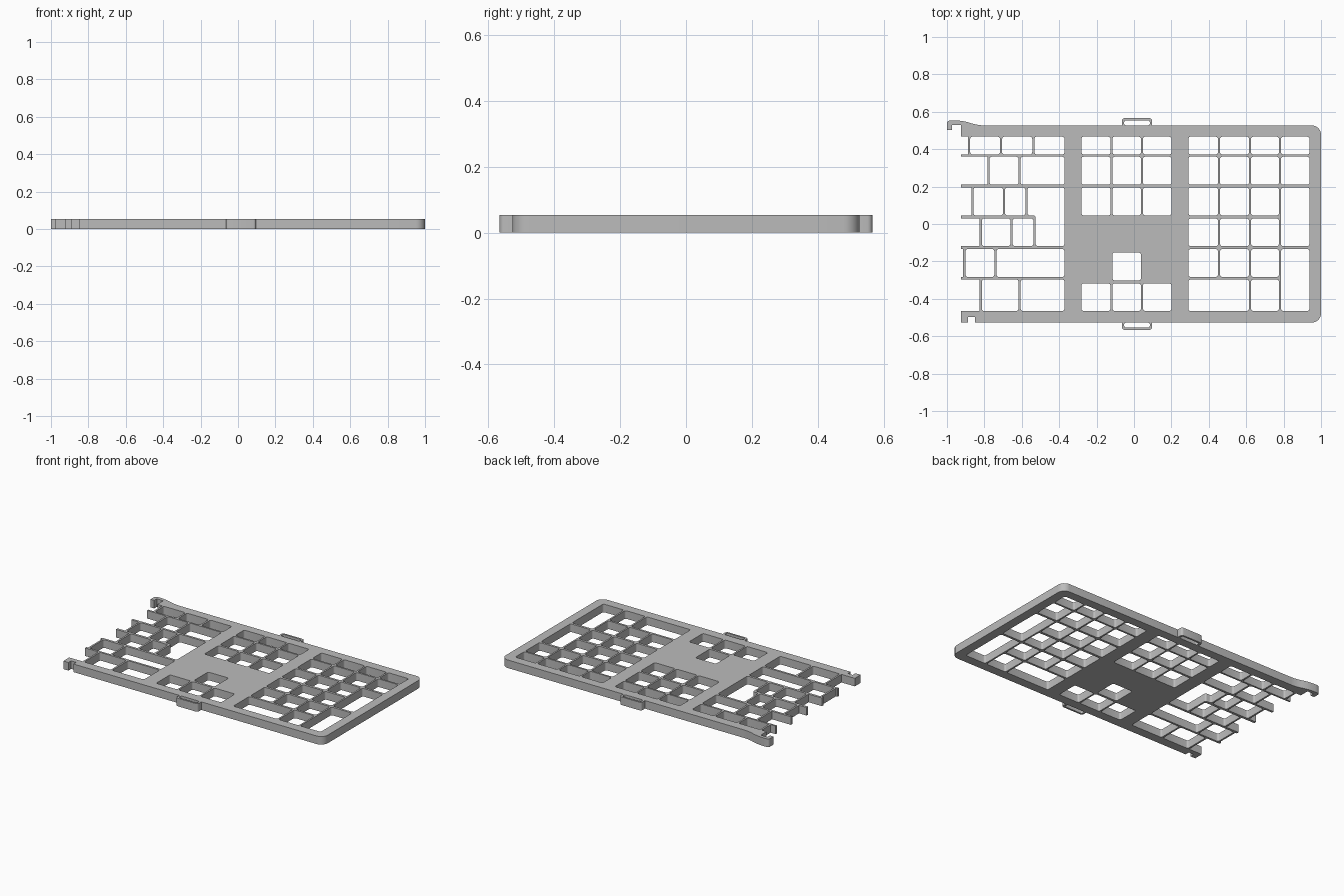
import bpy, bmesh
from mathutils import Vector

if "Cube" in bpy.data.objects:
    bpy.data.objects.remove(bpy.data.objects["Cube"])

HEIGHT = 0.054
HALF_WALL = 0.006
# Top and bottom of each key row, from back to front
ROWS = [(0.467, 0.372), (0.36, 0.21), (0.195, 0.046),
        (0.029, -0.118), (-0.134, -0.283), (-0.297, -0.465)]
# Wall centres of the staggered left block, per row
WALLS = [(-0.882, -0.711, -0.538), (-0.778, -0.612), (-0.864, -0.695, -0.575),
         (-0.82, -0.655, -0.532), (-0.907, -0.741), (-0.82, -0.612)]
LEFT_END, COMB = -0.372, -0.925
MID = [(-0.281, -0.126), (-0.115, 0.037), (0.048, 0.2)]
PAD = [(0.291, 0.449), (0.46, 0.615), (0.626, 0.775), (0.786, 0.938)]
EDGE = 0.527


def rounded(points, default=0.0):
    """Fillet the corners of a closed loop; a third value sets a corner radius."""
    out = []
    for i, p in enumerate(points):
        r = p[2] if len(p) > 2 else default
        c = Vector(p[:2])
        d0 = Vector(points[i - 1][:2]) - c
        d1 = Vector(points[(i + 1) % len(points)][:2]) - c
        r = min(r, 0.45 * d0.length, 0.45 * d1.length)
        if r < 0.001:
            out.append(c)
            continue
        a, b = c + d0.normalized() * r, c + d1.normalized() * r
        steps = 8 if r > 0.03 else 4
        for k in range(steps + 1):
            t = k / steps
            wa, wc, wb = (1 - t) ** 2, 1.414 * t * (1 - t), t * t
            out.append((a * wa + c * wc + b * wb) / (wa + wc + wb))
    return out


def rect(x0, x1, y0, y1):
    return [(x0, y0), (x1, y0), (x1, y1), (x0, y1)]


# Key openings
holes = []
for i, ((top, bottom), walls) in enumerate(zip(ROWS, WALLS)):
    ends = list(walls) + [LEFT_END + HALF_WALL]
    for j in range(len(walls)):
        if i in (2, 3) and j == len(walls) - 1:
            continue  # replaced by the L-shaped opening
        holes.append(rect(ends[j] + HALF_WALL, ends[j + 1] - HALF_WALL, bottom, top))
    if i < 3:
        holes += [rect(a, b, bottom, top) for a, b in MID]
    if i < 5:
        holes += [rect(a, b, bottom, top) for a, b in PAD[:3]]
# L-shaped opening
xa, xb = WALLS[2][2] + HALF_WALL, WALLS[3][2] + HALF_WALL
holes.append([(xa, ROWS[2][0]), (LEFT_END, ROWS[2][0]), (LEFT_END, ROWS[3][1]),
              (xb, ROWS[3][1]), (xb, ROWS[2][1]), (xa, ROWS[2][1])])
# Arrow cluster
holes += [rect(a, b, -0.465, -0.318) for a, b in MID]
holes.append(rect(*MID[1], -0.302, -0.152))
# Wide and tall openings of the number pad
holes.append(rect(PAD[0][0], PAD[1][1], ROWS[5][1], ROWS[5][0]))
holes.append(rect(*PAD[2], ROWS[5][1], ROWS[5][0]))
for first, last in ((0, 0), (1, 1), (2, 3), (4, 5)):
    holes.append(rect(*PAD[3], ROWS[last][1], ROWS[first][0]))
# Slots inside the loop tabs
for s in (1, -1):
    holes.append(rect(-0.053, 0.085, s * EDGE, s * 0.554))


def tab(s):
    """Loop tab on the back (s=1) or front (s=-1) edge."""
    pts = [(-0.065, s * EDGE), (-0.065, s * 0.566, 0.015),
           (0.097, s * 0.566, 0.015), (0.097, s * EDGE)]
    return pts if s > 0 else pts[::-1]


# Outer outline: curved hook, back edge, right side, front edge, notched foot, comb
outline = [(-1, 0.503), (-1, 0.55, 0.02), (-0.975, 0.555, 0.01), (-0.93, 0.553, 0.02),
           (-0.89, 0.545, 0.02), (-0.85, 0.532, 0.02), (-0.81, EDGE, 0.01)]
outline += tab(1) + [(1, EDGE, 0.05), (1, -EDGE, 0.05)] + tab(-1)
outline += [(-0.85, -EDGE), (-0.85, -0.498), (-0.887, -0.498), (-0.887, -EDGE), (COMB, -EDGE)]
for (top, bottom), walls in reversed(list(zip(ROWS, WALLS))):
    x = walls[0] - HALF_WALL
    outline += [(COMB, bottom), (x, bottom), (x, top), (COMB, top)]
outline += [(COMB, 0.53), (-0.973, 0.53), (-0.973, 0.503)]

# Filled, extruded profile
curve = bpy.data.curves.new("plate_profile", "CURVE")
curve.dimensions, curve.fill_mode, curve.extrude = "2D", "BOTH", HEIGHT / 2
for loop in [rounded(outline)] + [rounded(h, 0.012) for h in holes]:
    spline = curve.splines.new("POLY")
    spline.points.add(len(loop) - 1)
    for point, co in zip(spline.points, loop):
        point.co = (co.x, co.y, 0, 1)
    spline.use_cyclic_u = True
profile = bpy.data.objects.new("plate_profile", curve)
bpy.context.collection.objects.link(profile)
bpy.context.view_layer.update()
evaluated = profile.evaluated_get(bpy.context.evaluated_depsgraph_get())
mesh = bpy.data.meshes.new_from_object(evaluated)
bpy.data.objects.remove(profile)

# Weld caps to walls and stand the plate on the floor
bm = bmesh.new()
bm.from_mesh(mesh)
bmesh.ops.remove_doubles(bm, verts=bm.verts, dist=0.0002)
bmesh.ops.recalc_face_normals(bm, faces=bm.faces)
bmesh.ops.translate(bm, verts=bm.verts, vec=(0, 0, HEIGHT / 2))
bm.to_mesh(mesh)
bm.free()

grey = bpy.data.materials.new("plain_grey")
grey.use_nodes = True
grey.diffuse_color = (0.5, 0.5, 0.5, 1)
grey.node_tree.nodes["Principled BSDF"].inputs["Base Color"].default_value = (0.5, 0.5, 0.5, 1)
mesh.materials.clear()
mesh.materials.append(grey)
for poly in mesh.polygons:
    poly.material_index = 0

plate = bpy.data.objects.new("key_plate", mesh)
bpy.context.collection.objects.link(plate)
bpy.ops.object.select_all(action="DESELECT")
plate.select_set(True)
bpy.context.view_layer.objects.active = plate
bpy.ops.object.shade_smooth_by_angle(angle=0.52)
